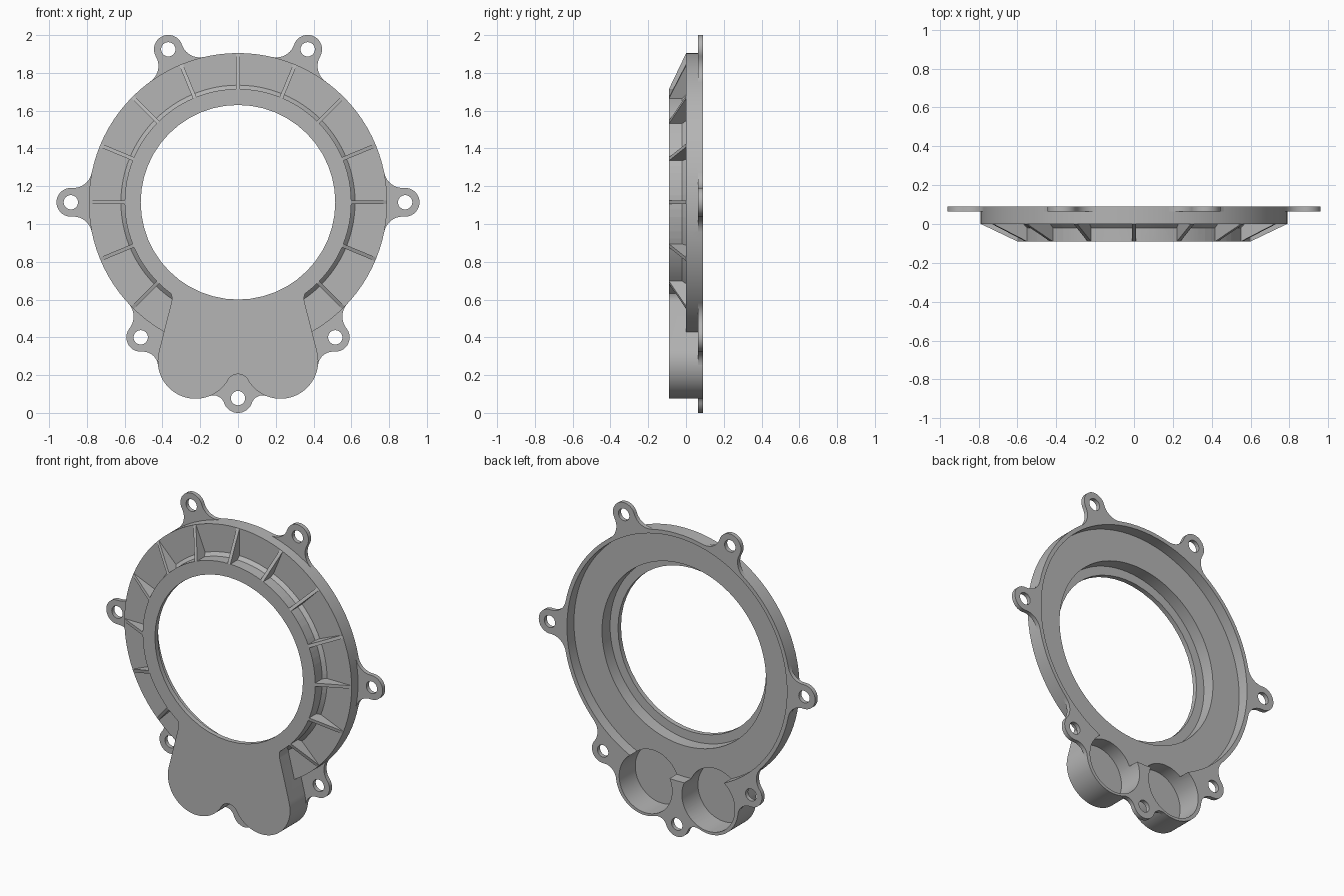
import bpy, bmesh
from math import cos, sin, pi, radians, atan2, sqrt
from mathutils import Vector

cube = bpy.data.objects.get("Cube")
if cube:
    bpy.data.objects.remove(cube)

grey = bpy.data.materials.new("cast_grey")
grey.use_nodes = True
COLOUR = (0.46, 0.46, 0.46, 1)
grey.diffuse_color = COLOUR
grey.node_tree.nodes["Principled BSDF"].inputs["Base Color"].default_value = COLOUR

CENTRE = Vector((0, 1.115))      # ring centre in (x, z)
RING_R = 0.79
LOBE = Vector((0.225, 0.275))
LOBE_R = 0.2
BACK, FRONT = 0.09, -0.09


def arc(c, r, a0, a1, n):
    """Points on an arc, angles in degrees."""
    return [Vector((c[0] + r * cos(radians(a0 + (a1 - a0) * i / n)),
                    c[1] + r * sin(radians(a0 + (a1 - a0) * i / n)))) for i in range(n + 1)]


def circle(c, r, n):
    return arc(c, r, 0, 360, n)[:-1]


def flip(points):
    return [Vector((-p.x, p.y)) for p in points]


def loft(name, near, y0, far, y1):
    """Solid between two matching outlines at two depths."""
    bm = bmesh.new()
    a = [bm.verts.new((p[0], y0, p[1])) for p in near]
    b = [bm.verts.new((p[0], y1, p[1])) for p in far]
    bm.faces.new(a)
    bm.faces.new(b[::-1])
    for i in range(len(a)):
        j = (i + 1) % len(a)
        bm.faces.new((a[i], b[i], b[j], a[j]))
    bmesh.ops.recalc_face_normals(bm, faces=bm.faces)
    mesh = bpy.data.meshes.new(name)
    bm.to_mesh(mesh)
    bm.free()
    ob = bpy.data.objects.new(name, mesh)
    bpy.context.collection.objects.link(ob)
    return ob


def prism(name, outline, y0, y1):
    return loft(name, outline, y0, outline, y1)


def activate(ob):
    bpy.ops.object.select_all(action='DESELECT')
    ob.select_set(True)
    bpy.context.view_layer.objects.active = ob


def combine(ob, other, operation):
    activate(ob)
    mod = ob.modifiers.new("combine", 'BOOLEAN')
    mod.operation = operation
    mod.solver = 'EXACT'
    mod.object = other
    bpy.ops.object.modifier_apply(modifier=mod.name)
    bpy.data.objects.remove(other)


def angle(v):
    return atan2(v.y, v.x) * 180 / pi


def fillet(a, ra, b, rb, rf, side):
    """Concave arc running from circle a to circle b, and its centre."""
    d = b - a
    p, q = ra + rf, rb + rf
    along = (p * p - q * q + d.length_squared) / (2 * d.length)
    u = d.normalized()
    f = a + u * along + Vector((-u.y, u.x)) * side * sqrt(p * p - along * along)
    start = angle(a - f)
    turn = (angle(b - f) - start + 180) % 360 - 180
    return f, arc(f, rf, start, start + turn, 10)


def tab_outline(a, r, first, second, anchor):
    """Round ear blended into two neighbouring circles (centre, radius, fillet)."""
    f1, p1 = fillet(a, r, *first, 1)
    f2, p2 = fillet(a, r, *second, -1)
    start = angle(f1 - a)
    sweep = (angle(f2 - a) - start) % 360
    return p1[::-1] + arc(a, r, start, start + sweep, 24)[1:-1] + p2 + [anchor]


# Ring flange, raised collar and the small chamfer at the collar's foot
body = prism("cover_body", circle(CENTRE, RING_R, 96), 0, BACK)
combine(body, prism("collar", circle(CENTRE, 0.60, 96), FRONT, 0.015), 'UNION')
combine(body, loft("collar_foot", circle(CENTRE, 0.59, 96), -0.03,
                   circle(CENTRE, 0.63, 96), 0.01), 'UNION')

# Two-lobed housing at the bottom
half = (arc((0, 0.143), 0.062, 90, 30.4, 10)
        + arc(LOBE, LOBE_R, 212, 375, 36)
        + arc((0.425, 0.605), 0.075, 195, 105, 12)
        + [Vector((0.3, 0.75))])
housing = half + flip(half[1:])[::-1]
combine(body, prism("housing", housing, FRONT, BACK), 'UNION')

# Mounting tabs
TAB_R = 0.076
ring = (CENTRE, RING_R, 0.1)
lobe = (LOBE, LOBE_R, 0.08)
tabs = []
for deg, dist in ((65.5, 0.89), (0, 0.885)):
    way = Vector((cos(radians(deg)), sin(radians(deg))))
    a = CENTRE + way * dist
    outline = tab_outline(a, TAB_R, ring, ring, CENTRE + way * 0.77)
    tabs += [(a, outline), (flip([a])[0], flip(outline))]
a = Vector((0.515, 0.40))
outline = tab_outline(a, TAB_R, lobe, ring, Vector((0.38, 0.45)))
tabs += [(a, outline), (flip([a])[0], flip(outline))]
a = Vector((0, 0.078))
tabs.append((a, tab_outline(a, 0.078, (flip([LOBE])[0], LOBE_R, 0.06),
                            (LOBE, LOBE_R, 0.06), Vector((0, 0.25)))))
for a, outline in tabs:
    combine(body, prism("tab", outline, 0.064, BACK), 'UNION')

# Stepped recess from the back and the central opening
for r, y0, n in ((0.765, 0.02, 96), (0.57, -0.06, 96), (0.515, -0.15, 48)):
    combine(body, prism("recess", circle(CENTRE, r, n), y0, 0.15), 'DIFFERENCE')

# Round pockets inside the lobes
for side in (-1, 1):
    combine(body, prism("pocket", circle((side * 0.218, 0.275), 0.184, 48), -0.07, 0.15),
            'DIFFERENCE')

# Bolt holes
for a, outline in tabs:
    combine(body, prism("bolt_hole", circle(a, 0.038, 24), 0.04, 0.15), 'DIFFERENCE')

# Triangular ribs between collar and flange
bm = bmesh.new()
profile = ((0.585, 0.01), (0.585, FRONT), (0.60, FRONT), (0.788, 0), (0.788, 0.01))
for i in range(-2, 11):
    t = radians(22.5 * i)
    out, across = Vector((cos(t), 0, sin(t))), Vector((-sin(t), 0, cos(t)))
    sides = []
    for w in (-0.01, 0.01):
        sides.append([bm.verts.new(Vector((0, y, CENTRE.y)) + out * r + across * w)
                      for r, y in profile])
    p, q = sides
    bm.faces.new(p)
    bm.faces.new(q[::-1])
    for k in range(len(p)):
        j = (k + 1) % len(p)
        bm.faces.new((p[k], q[k], q[j], p[j]))
bmesh.ops.recalc_face_normals(bm, faces=bm.faces)
mesh = bpy.data.meshes.new("ribs")
bm.to_mesh(mesh)
bm.free()
ribs = bpy.data.objects.new("ribs", mesh)
bpy.context.collection.objects.link(ribs)

for ob in (body, ribs):
    ob.data.materials.clear()
    ob.data.materials.append(grey)
activate(body)
bpy.ops.object.shade_smooth_by_angle(angle=radians(30))
